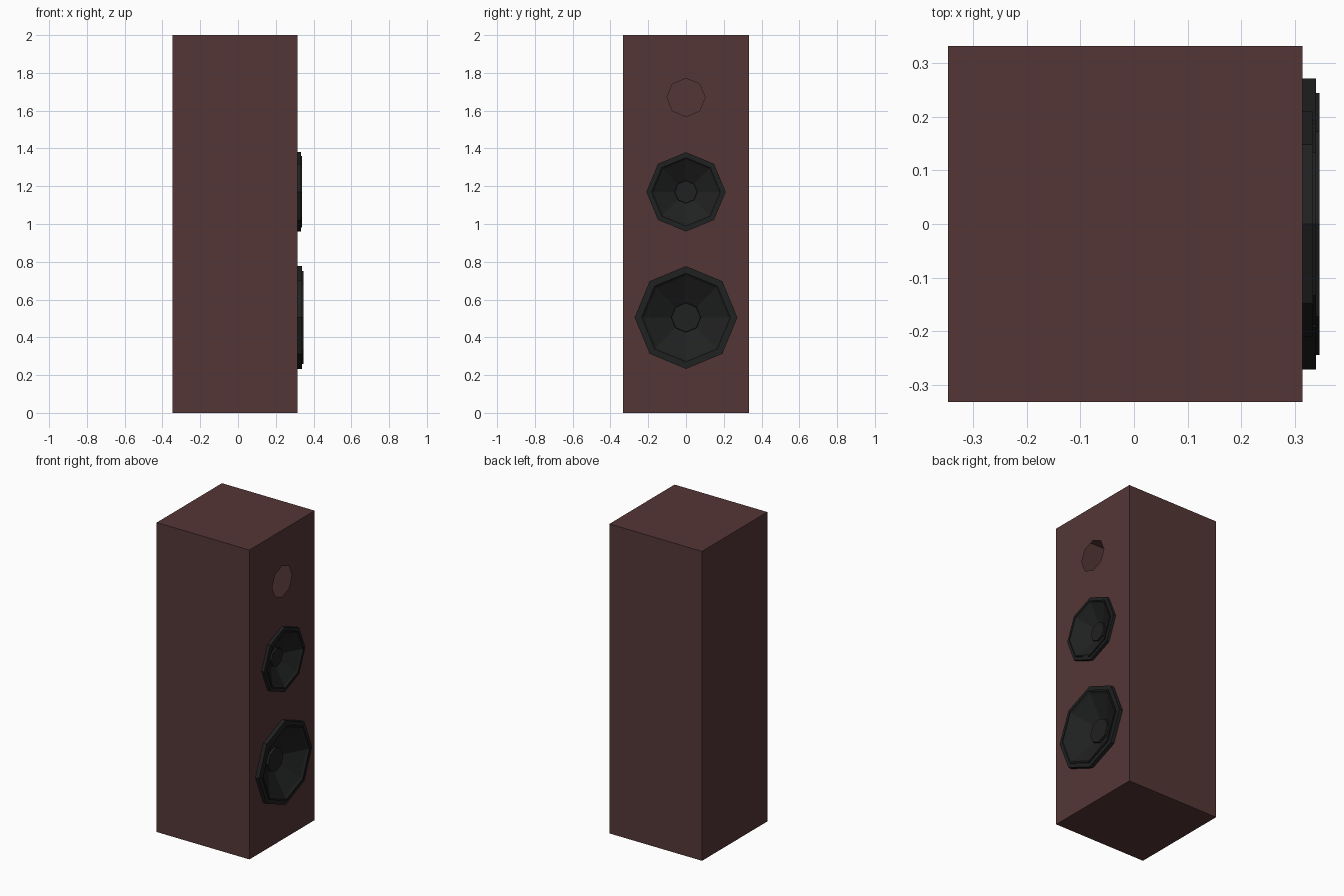
import bpy, bmesh, math
from mathutils import Vector

if "Cube" in bpy.data.objects:
    bpy.data.objects.remove(bpy.data.objects["Cube"])

SIDES = 8
X0, X1, HALF, TOP = -0.348, 0.315, 0.333, 2.0   # cabinet extents


def material(name, rgb):
    m = bpy.data.materials.new(name)
    m.diffuse_color = (*rgb, 1)
    m.use_nodes = True
    m.node_tree.nodes["Principled BSDF"].inputs["Base Color"].default_value = m.diffuse_color
    return m


brown = material("dark_brown_wood", (0.09, 0.037, 0.037))
black = material("speaker_black", (0.0145, 0.015, 0.015))


def finish(bm, name, mat):
    mesh = bpy.data.meshes.new(name)
    bm.to_mesh(mesh)
    bm.free()
    mesh.materials.append(mat)
    obj = bpy.data.objects.new(name, mesh)
    bpy.context.collection.objects.link(obj)
    return obj


def ring(bm, x, z, r):
    """Octagon of vertices facing +x, with a corner at the top."""
    return [bm.verts.new((x, r * math.sin(a), z + r * math.cos(a)))
            for a in (2 * math.pi * i / SIDES for i in range(SIDES))]


def loop_edges(bm, vs):
    return [bm.edges.get((a, b)) or bm.edges.new((a, b))
            for a, b in zip(vs, vs[1:] + vs[:1])]


# Hollow cabinet whose baffle is cut by three octagonal openings
bm = bmesh.new()
corners = [(-HALF, 0), (HALF, 0), (HALF, TOP), (-HALF, TOP)]
back = [bm.verts.new((X0, y, z)) for y, z in corners]
front = [bm.verts.new((X1, y, z)) for y, z in corners]
bm.faces.new(back[::-1])
for i in range(4):
    j = (i + 1) % 4
    bm.faces.new((back[i], back[j], front[j], front[i]))
edges = loop_edges(bm, front)
for z, r in ((1.67, 0.101), (1.17, 0.19), (0.505, 0.245)):
    edges += loop_edges(bm, ring(bm, X1, z, r))
bmesh.ops.triangle_fill(bm, use_beauty=True, use_dissolve=False,
                        edges=edges, normal=Vector((1, 0, 0)))
bm.normal_update()
for f in bm.faces:
    centre = Vector(((X0 + X1) / 2, 0, TOP / 2))
    if f.normal.dot(f.verts[0].co - centre) < 0:
        f.normal_flip()
finish(bm, "cabinet", brown)


def lathe(name, z, scale, profile, cap_end=False):
    """Turn (radius, depth) points around the x axis."""
    bm = bmesh.new()
    rings = [ring(bm, X1 + d * scale, z, r * scale) for r, d in profile]
    for a, b in zip(rings, rings[1:]):
        for i in range(SIDES):
            j = (i + 1) % SIDES
            bm.faces.new((a[j], a[i], b[i], b[j]))
    if cap_end:
        bm.faces.new(rings[-1])
    bm.normal_update()
    # outer walls face away from the axis, everything else faces +x
    for f in bm.faces:
        out = f.calc_center_median() - Vector((0, 0, z))
        out.x = 0
        n = f.normal
        wrong = n.x < 0 if abs(n.x) > 0.01 else n.dot(out) < 0
        if wrong:
            f.normal_flip()
    return finish(bm, name, black)


# Drivers: stepped frame, recessed cone, flat dust cap
for label, z, s in (("woofer", 0.505, 1.0), ("midrange", 1.17, 0.772)):
    lathe(label + "_frame", z, s,
          [(0.272, 0), (0.272, 0.025), (0.245, 0.025), (0.245, 0.032), (0.235, 0.032)])
    lathe(label + "_cone", z, s,
          [(0.235, 0.032), (0.222, 0.02), (0.078, -0.06)])
    lathe(label + "_dust_cap", z, s, [(0.079, -0.062), (0.077, -0.045)], cap_end=True)
